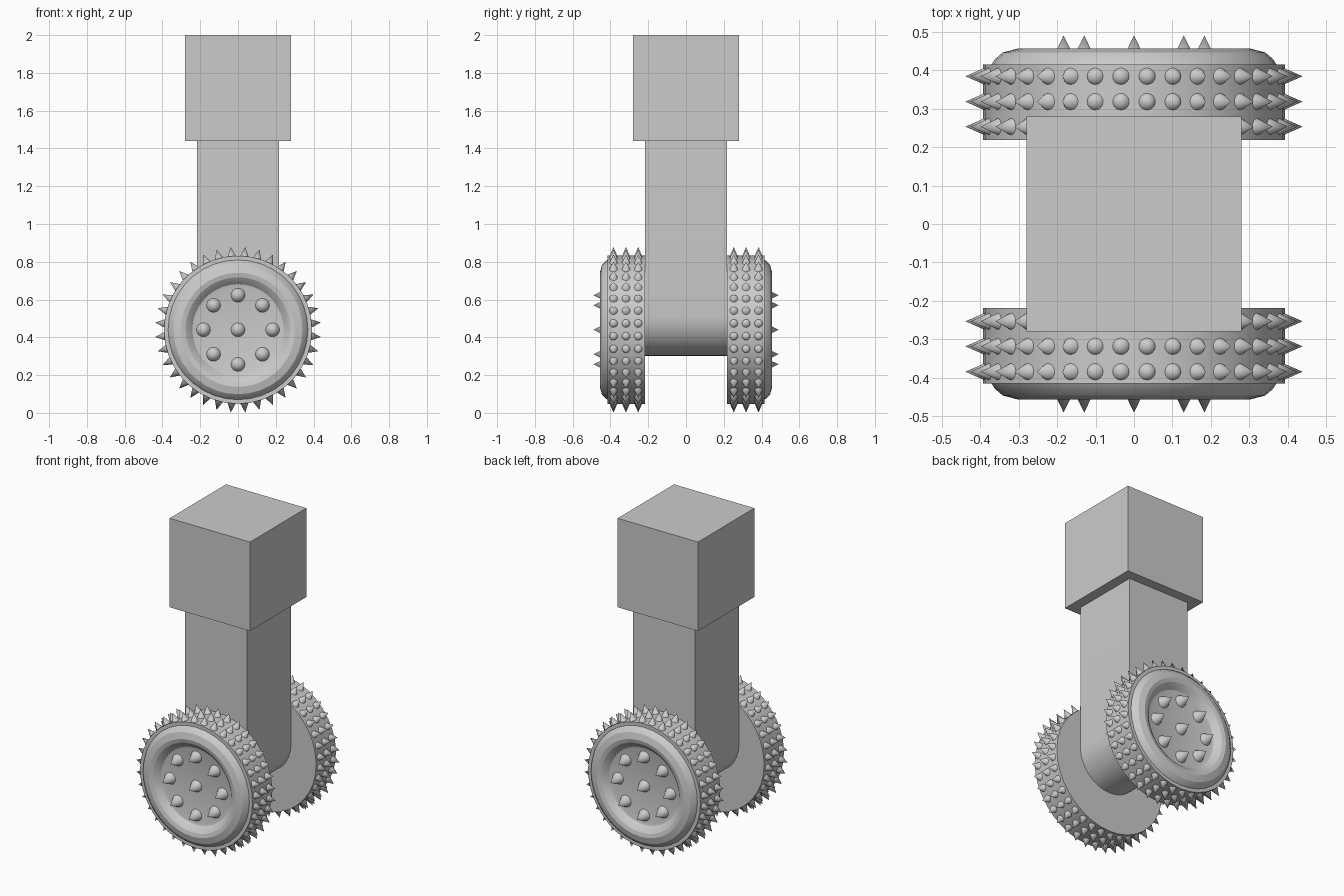
import bpy, bmesh
from math import sin, cos, pi, radians
from mathutils import Matrix, Vector

if "Cube" in bpy.data.objects:
    bpy.data.objects.remove(bpy.data.objects["Cube"])

AXLE_Z = 0.44


def finish(name, bm, smooth=None):
    bmesh.ops.recalc_face_normals(bm, faces=bm.faces)
    me = bpy.data.meshes.new(name)
    bm.to_mesh(me)
    bm.free()
    ob = bpy.data.objects.new(name, me)
    bpy.context.collection.objects.link(ob)
    if smooth:
        bpy.context.view_layer.objects.active = ob
        ob.select_set(True)
        bpy.ops.object.shade_smooth_by_angle(angle=radians(smooth))
        ob.select_set(False)
    return ob


def wheel(name, side, segs=36):
    """Revolve a closed (radius, y) profile around the axle."""
    profile = [(0.392, 0.218), (0.392, 0.415), (0.37, 0.415), (0.362, 0.428),
               (0.341, 0.446), (0.302, 0.456), (0.278, 0.45), (0.26, 0.437),
               (0.242, 0.418), (0.228, 0.414)]
    bm = bmesh.new()
    rings = []
    for r, y in profile:
        rings.append([bm.verts.new((r * sin(2 * pi * i / segs), side * y,
                                    AXLE_Z + r * cos(2 * pi * i / segs)))
                      for i in range(segs)])
    for a, b in zip(rings, rings[1:]):
        for i in range(segs):
            j = (i + 1) % segs
            bm.faces.new((a[i], a[j], b[j], b[i]))
    bm.faces.new(rings[0])
    bm.faces.new(rings[-1])
    return finish(name, bm, 20)


def add_spike(bm, base, direction, radius, height):
    d = Vector(direction)
    rot = d.to_track_quat('Z', 'Y').to_matrix().to_4x4()
    mat = Matrix.Translation(Vector(base) + d * height / 2) @ rot
    bmesh.ops.create_cone(bm, cap_ends=True, segments=16, radius1=radius,
                          radius2=0, depth=height, matrix=mat)


# Head block
bm = bmesh.new()
bmesh.ops.create_cube(bm, size=0.56, matrix=Matrix.Translation((0, 0, 1.72)))
finish("head_block", bm)

# Column with a half-round foot, extruded along y
W, foot_z = 0.216, 0.516
outline = [(W, 1.44)]
outline += [(W * cos(pi * i / 16), foot_z - W * sin(pi * i / 16)) for i in range(17)]
outline += [(-W, 1.44)]
bm = bmesh.new()
face = bm.faces.new([bm.verts.new((x, -W - 0.004, z)) for x, z in outline])
ext = bmesh.ops.extrude_face_region(bm, geom=[face])
bmesh.ops.translate(bm, vec=(0, 2 * W + 0.008, 0),
                    verts=[v for v in ext["geom"] if isinstance(v, bmesh.types.BMVert)])
# keep the column sides at their width
for v in bm.verts:
    v.co.y = max(-0.218, min(0.218, v.co.y))
finish("column", bm, 20)

for label, side in (("front", -1), ("back", 1)):
    # Tyre and recessed hub
    wheel(label + "_wheel", side)

    # Three rows of spikes around the tread
    bm = bmesh.new()
    for y in (0.253, 0.318, 0.384):
        for i in range(36):
            a = radians(5 + 10 * i)
            d = (sin(a), 0, cos(a))
            base = (0.378 * d[0], side * y, AXLE_Z + 0.378 * d[2])
            add_spike(bm, base, d, 0.027, 0.062)
    finish(label + "_tread_spikes", bm, 35)

    # Hub spikes: one in the centre and a ring of eight
    bm = bmesh.new()
    spots = [(0, 0)] + [(0.183 * sin(i * pi / 4), 0.183 * cos(i * pi / 4)) for i in range(8)]
    for x, z in spots:
        add_spike(bm, (x, side * 0.41, AXLE_Z + z), (0, side, 0), 0.039, 0.08)
    finish(label + "_hub_spikes", bm, 35)
